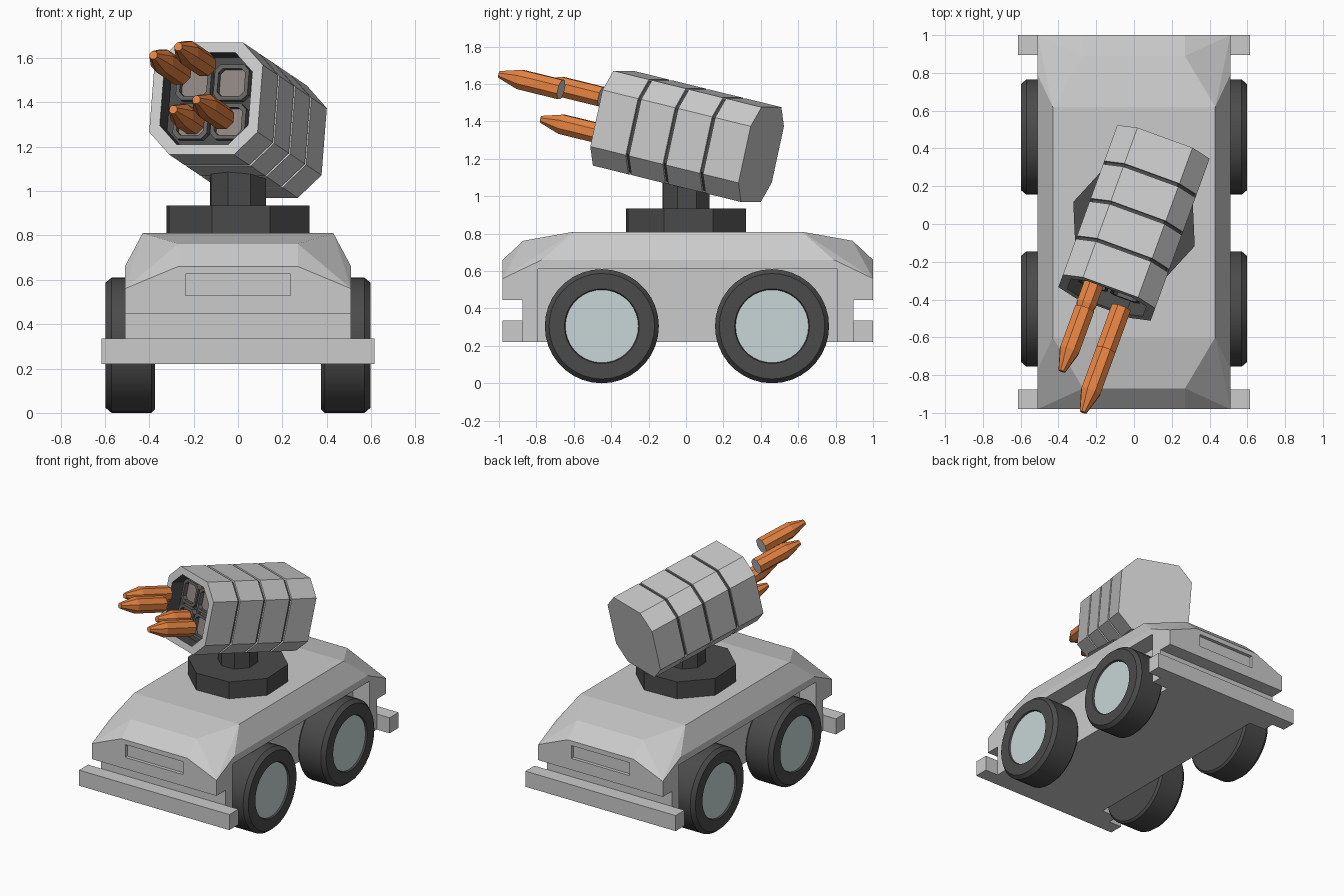
import bpy, bmesh
from math import radians, cos, sin, pi
from mathutils import Matrix

if "Cube" in bpy.data.objects:
    bpy.data.objects.remove(bpy.data.objects["Cube"])


def material(name, rgb):
    m = bpy.data.materials.new(name)
    m.diffuse_color = (*rgb, 1)
    m.use_nodes = True
    m.node_tree.nodes["Principled BSDF"].inputs["Base Color"].default_value = m.diffuse_color
    return m


GREY = material("grey", (0.8, 0.8, 0.8))
DARK = material("dark", (0.07, 0.07, 0.07))
FRAME = material("tube_frame", (0.13, 0.125, 0.12))
INNER = material("tube_inside", (0.27, 0.235, 0.225))
ORANGE = material("orange", (0.8, 0.23, 0.055))
HUB = material("hub", (0.58, 0.68, 0.68))


def finish(name, bm, mats=()):
    bmesh.ops.recalc_face_normals(bm, faces=bm.faces)
    me = bpy.data.meshes.new(name)
    bm.to_mesh(me)
    bm.free()
    for m in mats:
        me.materials.append(m)
    ob = bpy.data.objects.new(name, me)
    bpy.context.collection.objects.link(ob)
    return ob


def ngon(r, n, offset=0.0):
    return [(r * cos(offset + 2 * pi * i / n), r * sin(offset + 2 * pi * i / n)) for i in range(n)]


def cut_square(h, c):
    k = h - c
    return [(h, -k), (h, k), (k, h), (-k, h), (-h, k), (-h, -k), (-k, -h), (k, -h)]


def loft(name, rings, matrix, mats, pick=None):
    """Skin (distance, outline) rings along local -y; pick gives a material slot per band, then both caps."""
    bm = bmesh.new()
    rows = [[bm.verts.new(matrix @ Matrix.Translation((a, -t, b)).translation) for a, b in pts]
            for t, pts in rings]
    pick = pick or [0] * (len(rows) + 1)
    for k, (p, q) in enumerate(zip(rows, rows[1:])):
        for i in range(len(p)):
            j = (i + 1) % len(p)
            bm.faces.new((p[i], p[j], q[j], q[i])).material_index = pick[k]
    bm.faces.new(rows[0]).material_index = pick[-2]
    bm.faces.new(rows[-1]).material_index = pick[-1]
    return finish(name, bm, mats)


def box(name, x0, x1, y0, y1, z0, z1):
    bm = bmesh.new()
    bmesh.ops.create_cube(bm, size=1)
    for v in bm.verts:
        v.co = ((x0 + x1) / 2 + v.co.x * (x1 - x0),
                (y0 + y1) / 2 + v.co.y * (y1 - y0),
                (z0 + z1) / 2 + v.co.z * (z1 - z0))
    return finish(name, bm)


def carve(ob, *dims):
    cutter = box("cutter", *dims)
    cutter.hide_render = True
    mod = ob.modifiers.new("cut", 'BOOLEAN')
    mod.operation, mod.solver, mod.object = 'DIFFERENCE', 'EXACT', cutter
    bpy.context.view_layer.objects.active = ob
    bpy.ops.object.modifier_apply(modifier=mod.name)
    bpy.data.objects.remove(cutter)


# Hull: convex block from mirrored corner points (half length, half width, height)
CY = 0.01
corners = [(0.61, 0.43, 0.81), (0.88, 0.27, 0.762), (0.88, 0.51, 0.612), (0.78, 0.51, 0.66),
           (0.99, 0.27, 0.66), (0.99, 0.51, 0.56), (0.99, 0.51, 0.22)]
bm = bmesh.new()
for y, x, z in corners:
    for sx in (-1, 1):
        for sy in (-1, 1):
            bm.verts.new((sx * x, CY + sy * y, z))
bmesh.ops.convex_hull(bm, input=bm.verts)
bmesh.ops.dissolve_limit(bm, angle_limit=radians(0.5), verts=bm.verts, edges=bm.edges)
hull = finish("hull", bm)

# Wheel bays, bumper notches and end slots
for s in (-1, 1):
    def span(a, b):
        return sorted((s * a, s * b))
    yspan = lambda a, b: [CY + v for v in span(a, b)]
    carve(hull, *span(0.375, 0.7), CY - 0.8, CY + 0.8, 0.1, 0.61)
    carve(hull, -0.7, 0.7, *yspan(0.885, 1.2), 0.1, 0.445)
    carve(hull, -0.237, 0.237, *yspan(0.965, 1.2), 0.53, 0.625)
    box("bumper", -0.615, 0.615, *yspan(0.885, 0.99), 0.22, 0.335)

# Wheels with chamfered tyres and flat hubs
tyre = [(0.375, 0.29), (0.39, 0.305), (0.57, 0.305), (0.597, 0.282), (0.597, 0.2), (0.585, 0.195)]
for s in (-1, 1):
    for y in (-0.45, 0.46):
        m = Matrix.Translation((0, y, 0.305)) @ Matrix.Rotation(s * pi / 2, 4, 'Z')
        w = loft("wheel", [(t, ngon(r, 36)) for t, r in tyre], m, [DARK, HUB], [0] * 6 + [1])
        bpy.ops.object.select_all(action='DESELECT')
        w.select_set(True)
        bpy.context.view_layer.objects.active = w
        bpy.ops.object.shade_smooth_by_angle(angle=radians(25))

# Turret base and neck
YAW, PITCH = radians(-20), radians(-13)
up = Matrix.Rotation(-pi / 2, 4, 'X')
loft("turret_base", [(0.80, ngon(0.342, 8, YAW)), (0.935, ngon(0.342, 8, YAW))], up, [DARK])
loft("turret_neck", [(0.93, ngon(0.135, 8, YAW)), (1.15, ngon(0.135, 8, YAW))], up, [DARK])

# Launcher pod with three grooves and an open front
pod = (Matrix.Translation((0, 0.006, 1.32)) @ Matrix.Rotation(YAW, 4, 'Z')
       @ Matrix.Rotation(PITCH, 4, 'X'))
F = 0.4325
outer, groove, mouth = cut_square(0.26, 0.105), cut_square(0.248, 0.1), cut_square(0.212, 0.088)
rings = [(-F, outer)]
for t in (-F / 2, 0, F / 2):
    rings += [(t - 0.009, outer), (t - 0.009, groove), (t + 0.009, groove), (t + 0.009, outer)]
rings += [(F, outer), (F, mouth), (F - 0.1, mouth)]
bands = [0] * (len(rings) - 1)
for g in (2, 6, 10):
    bands[g] = 1
bands[-1] = 1
loft("launcher_pod", rings, pod, [GREY, DARK], bands + [0, 1])

# Launch tubes and missiles: (side, height, tip distance ahead of the pod face)
for r, u, tip in ((0.09, 0.09, 0.65), (-0.09, 0.09, 0.48), (-0.09, -0.09, 0.17), (0.09, -0.09, 0.365)):
    m = pod @ Matrix.Translation((r, 0, u))
    wide, slim = cut_square(0.082, 0.026), cut_square(0.064, 0.02)
    loft("launch_tube", [(F - 0.11, wide), (F - 0.065, wide), (F - 0.065, slim), (F - 0.095, slim)],
         m, [FRAME, INNER], [0, 0, 0, 0, 1])
    body = [(F + tip - 0.36, 0.057), (F + tip - 0.12, 0.057), (F + tip, 0.02)]
    loft("missile", [(t, ngon(q, 8, pi / 8)) for t, q in body], m, [ORANGE, GREY], [0, 0, 1, 0])
